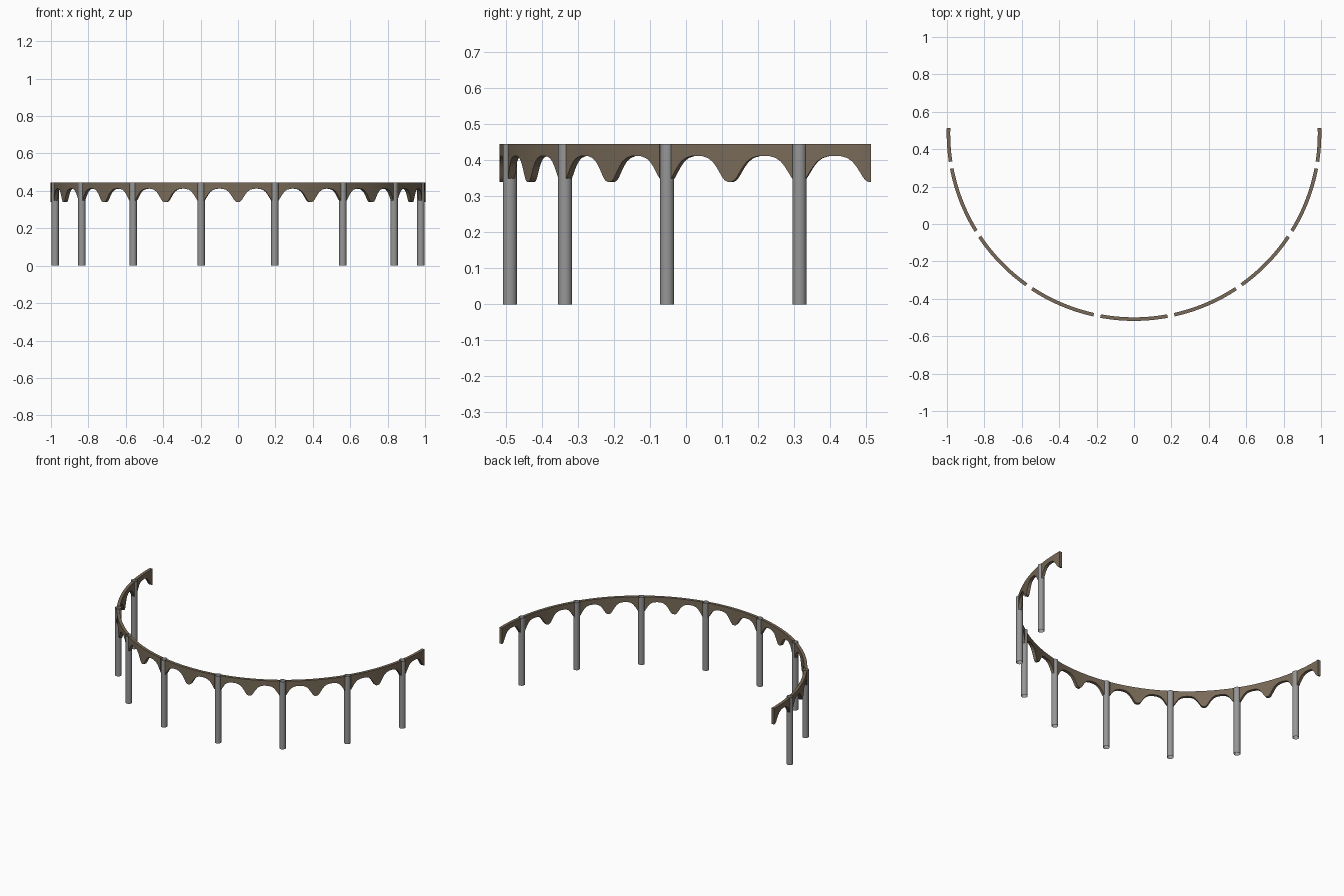
import bpy, bmesh, math

if "Cube" in bpy.data.objects:
    bpy.data.objects.remove(bpy.data.objects["Cube"])

R, YC = 0.992, 0.4835        # arc radius and centre
TOP, THICK, POST_R = 0.445, 0.019, 0.0195
END = 1.6                    # half angle of the colonnade (radians)


def material(name, colour):
    m = bpy.data.materials.new(name)
    m.diffuse_color = (*colour, 1)
    m.use_nodes = True
    m.node_tree.nodes["Principled BSDF"].inputs["Base Color"].default_value = m.diffuse_color
    return m


wood = material("brown_wood", (0.19, 0.145, 0.098))
metal = material("dark_grey", (0.31, 0.31, 0.31))

# half arch: angle from springing point, height of lower edge
HALF = [(0, .34), (.007, .3403), (.014, .344), (.021, .352), (.029, .365),
        (.039, .381), (.051, .396), (.065, .406), (.082, .411), (.1, .412)]
ARCH = HALF + [(0.2 - a, z) for a, z in HALF[-2::-1]]


def finish(bm, name, mat):
    me = bpy.data.meshes.new(name)
    bm.to_mesh(me)
    bm.free()
    ob = bpy.data.objects.new(name, me)
    bpy.context.collection.objects.link(ob)
    me.materials.append(mat)
    bpy.context.view_layer.objects.active = ob
    ob.select_set(True)
    bpy.ops.object.shade_smooth_by_angle(angle=math.radians(35))
    ob.select_set(False)
    return ob


def point(a, r, z):
    return (r * math.sin(a), YC - r * math.cos(a), z)


def arch_panel(name, start, trim_left, trim_right):
    # curved slab with scalloped lower edge, trimmed where it meets a post
    bm = bmesh.new()
    cut = POST_R * 0.95 / R
    prof = list(ARCH)
    if trim_left:
        prof = [(cut, .349)] + [p for p in prof if p[0] > cut + .001]
    if trim_right:
        prof = [p for p in prof if p[0] < .2 - cut - .001] + [(.2 - cut, .349)]
    rings = []
    for a, z in prof:
        rings.append([bm.verts.new(point(start + a, R + s * THICK / 2, h))
                      for s, h in ((1, z), (1, TOP), (-1, TOP), (-1, z))])
    for p, q in zip(rings, rings[1:]):
        for i in range(4):
            j = (i + 1) % 4
            bm.faces.new((p[i], q[i], q[j], p[j]))
    bm.faces.new(rings[0])
    bm.faces.new(rings[-1][::-1])
    bmesh.ops.recalc_face_normals(bm, faces=bm.faces)
    # the slabs are shaded from their inner side
    bmesh.ops.reverse_faces(bm, faces=bm.faces)
    finish(bm, name, wood)


# sixteen arches, two to each bay; odd joints sit on posts
for k in range(16):
    arch_panel(f"arch_panel_{k + 1}", -END + 0.2 * k, k % 2 == 1, k % 2 == 0)

# eight open tubular posts
for k in range(8):
    bm = bmesh.new()
    bmesh.ops.create_cone(bm, cap_ends=False, segments=24, radius1=POST_R,
                          radius2=POST_R, depth=TOP)
    bmesh.ops.translate(bm, verts=bm.verts,
                        vec=point(-1.4 + 0.4 * k, R, TOP / 2))
    finish(bm, f"post_{k + 1}", metal)
